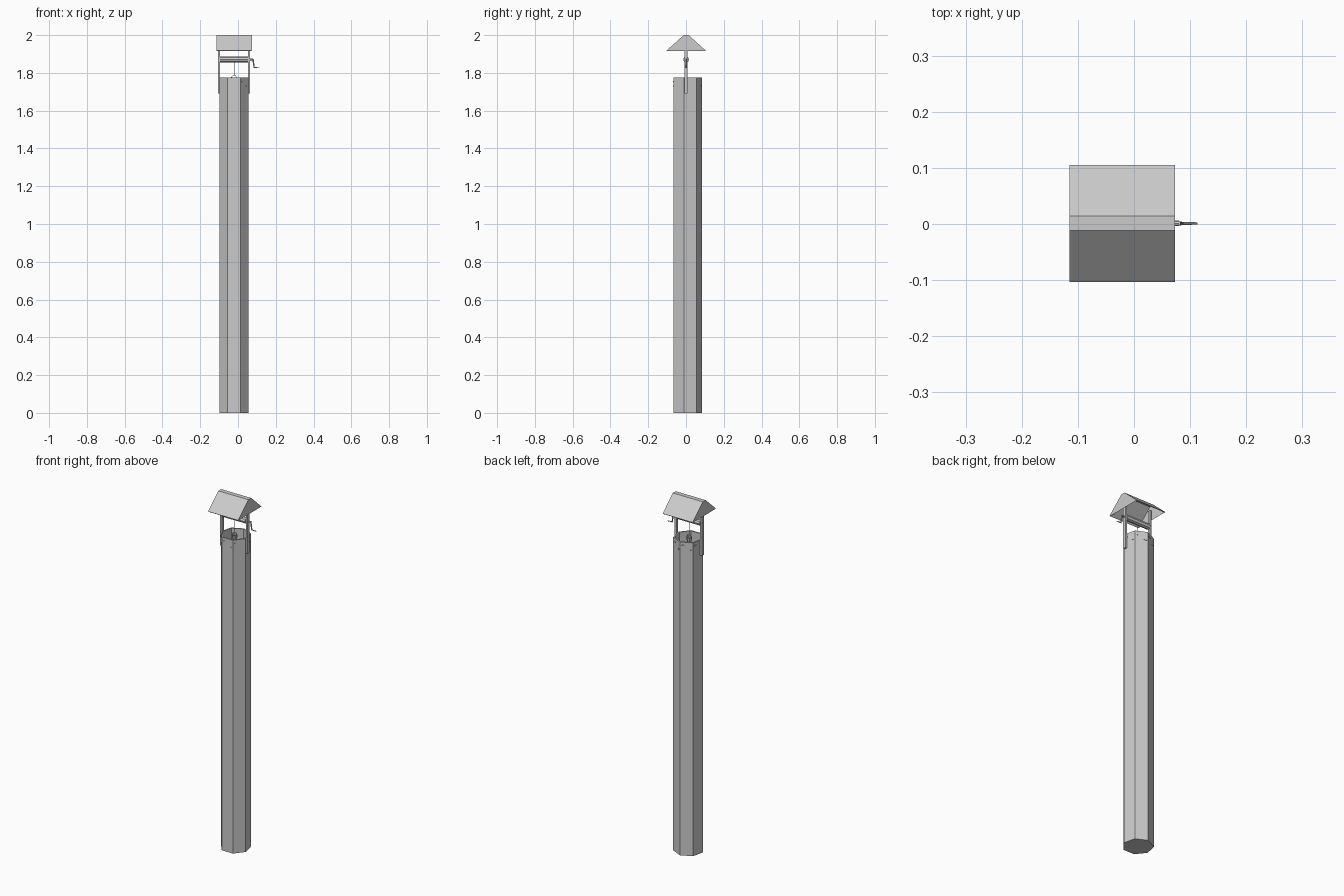
import bpy, bmesh, math
from mathutils import Matrix, Vector

if "Cube" in bpy.data.objects:
    bpy.data.objects.remove(bpy.data.objects["Cube"], do_unlink=True)

CX = -0.021          # centre line of shaft, roof and bucket
CY = 0.006           # shaft centre in y
SHAFT_TOP = 1.775
SHAFT_R = 0.0795
SIDES = 7

grey = bpy.data.materials.new("plain grey")
grey.use_nodes = True
grey.diffuse_color = (0.6, 0.6, 0.6, 1)
grey.node_tree.nodes["Principled BSDF"].inputs["Base Color"].default_value = (0.6, 0.6, 0.6, 1)


def finish(name, bm):
    bmesh.ops.recalc_face_normals(bm, faces=bm.faces)
    mesh = bpy.data.meshes.new(name)
    bm.to_mesh(mesh)
    bm.free()
    mesh.materials.append(grey)
    obj = bpy.data.objects.new(name, mesh)
    bpy.context.collection.objects.link(obj)
    return obj


def box(name, centre, size, turn=0):
    bm = bmesh.new()
    matrix = Matrix.Translation(centre) @ Matrix.Rotation(turn, 4, "Z") @ Matrix.Diagonal((*size, 1))
    bmesh.ops.create_cube(bm, size=1, matrix=matrix)
    return finish(name, bm)


def rod(name, start, end, r1, r2=None, sides=8):
    start, end = Vector(start), Vector(end)
    axis = end - start
    matrix = Matrix.Translation((start + end) / 2) @ axis.to_track_quat("Z", "Y").to_matrix().to_4x4()
    bm = bmesh.new()
    bmesh.ops.create_cone(bm, cap_ends=True, segments=sides, radius1=r1,
                          radius2=r1 if r2 is None else r2, depth=axis.length, matrix=matrix)
    return finish(name, bm)


def vessel(name, profile, centre, sides, start=0):
    """Closed shell made from rings of (radius, height), capped at both ends."""
    bm = bmesh.new()
    rings = []
    for radius, z in profile:
        angles = [start + math.tau * i / sides for i in range(sides)]
        rings.append([bm.verts.new((centre[0] + radius * math.cos(a),
                                    centre[1] + radius * math.sin(a), z)) for a in angles])
    for low, high in zip(rings, rings[1:]):
        for i in range(sides):
            j = (i + 1) % sides
            bm.faces.new((low[i], low[j], high[j], high[i]))
    bm.faces.new(rings[0])
    bm.faces.new(rings[-1])
    return finish(name, bm)


# Seven-sided hollow shaft, one corner to the back
inner = SHAFT_R - 0.008
vessel("well_shaft", [(SHAFT_R, 0), (SHAFT_R, SHAFT_TOP), (inner, SHAFT_TOP), (inner, 0.01)],
       (CX, CY), SIDES, math.pi / 2)

# Small raised stones near the rim of each wall
apothem = SHAFT_R * math.cos(math.pi / SIDES)
for i in range(SIDES):
    a = math.pi / 2 + math.tau * (i + 0.5) / SIDES
    out, side = Vector((math.cos(a), math.sin(a), 0)), Vector((-math.sin(a), math.cos(a), 0))
    for k, (offset, z) in enumerate([(-0.018, 1.755), (0.02, 1.73)]):
        spot = Vector((CX, CY, z)) + out * apothem + side * offset
        box(f"stone_{i}_{k}", spot, (0.004, 0.013, 0.006), a)

# Roof: open-bottomed shell with a narrow flat ridge and closed gables
bm = bmesh.new()
ends = []
for x in (CX - 0.094, CX + 0.094):
    ends.append([bm.verts.new((x, y, z)) for y, z in
                 [(-0.103, 1.918), (-0.012, 2.0), (0.014, 2.0), (0.105, 1.918)]])
for i in range(3):
    bm.faces.new((ends[0][i], ends[0][i + 1], ends[1][i + 1], ends[1][i]))
for end in ends:
    bm.faces.new(end)
roof = finish("roof", bm)
shell = roof.modifiers.new("thickness", "SOLIDIFY")
shell.thickness = 0.004
shell.offset = -1

# Posts, roller and axle
for name, sign in (("right_post", -1), ("left_post", 1)):
    box(name, (CX + sign * 0.08, 0.001, 1.827), (0.011, 0.016, 0.274))
rod("roller", (CX - 0.075, 0.001, 1.871), (CX + 0.075, 0.001, 1.871), 0.016)
rod("axle", (CX - 0.086, 0.001, 1.871), (0.08, 0.001, 1.871), 0.005)

# Crank
rod("crank_arm", (0.079, 0.001, 1.873), (0.086, 0.001, 1.827), 0.004, 0.003)
rod("crank_handle", (0.084, 0.001, 1.828), (0.113, 0.001, 1.827), 0.003, 0.002)

# Rope and bucket with a bent handle
rod("rope", (CX, 0.001, 1.857), (CX, 0.001, 1.787), 0.0015, sides=6)
vessel("bucket", [(0.011, 1.737), (0.015, 1.772), (0.013, 1.772), (0.01, 1.741)], (CX, 0.001), 8)
arc = [(CX + 0.015 * math.cos(math.pi * i / 6), 0.001, 1.77 + 0.017 * math.sin(math.pi * i / 6))
       for i in range(7)]
for i, (p, q) in enumerate(zip(arc, arc[1:])):
    rod(f"bucket_handle_{i}", p, q, 0.0015, sides=6)
